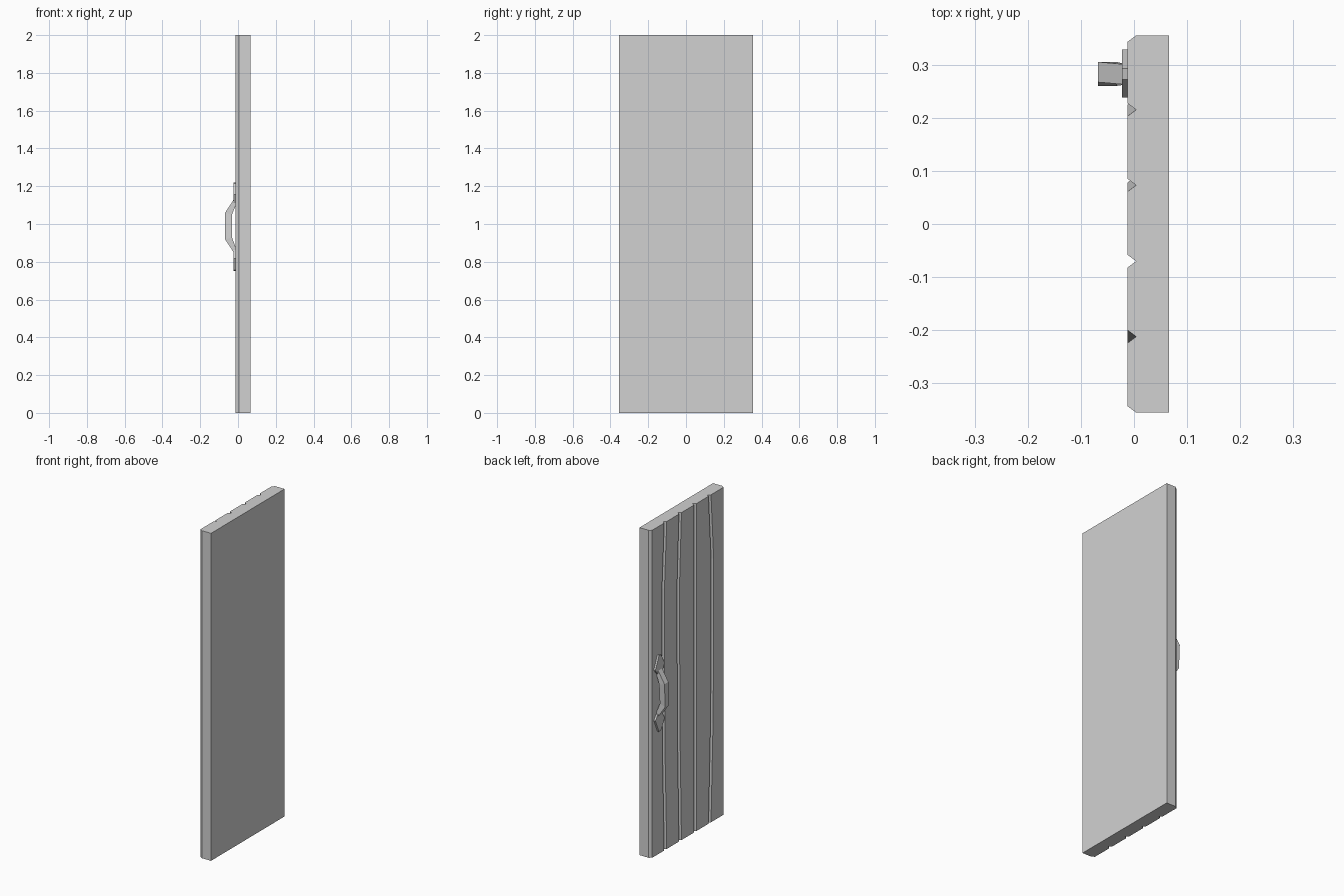
import bpy, bmesh

cube = bpy.data.objects.get("Cube")
if cube:
    bpy.data.objects.remove(cube, do_unlink=True)

GREY = (0.64, 0.64, 0.64, 1)
mat = bpy.data.materials.new("plain grey")
mat.use_nodes = True
mat.diffuse_color = GREY
mat.node_tree.nodes["Principled BSDF"].inputs["Base Color"].default_value = GREY


def loft(name, sections):
    """Skin a stack of equal-sized closed sections and cap both ends."""
    bm = bmesh.new()
    rings = [[bm.verts.new(p) for p in s] for s in sections]
    n = len(rings[0])
    for a, b in zip(rings, rings[1:]):
        for i in range(n):
            j = (i + 1) % n
            bm.faces.new((a[i], a[j], b[j], b[i]))
    bm.faces.new(rings[0])
    bm.faces.new(rings[-1])
    bmesh.ops.recalc_face_normals(bm, faces=bm.faces)
    mesh = bpy.data.meshes.new(name)
    bm.to_mesh(mesh)
    bm.free()
    mesh.materials.append(mat)
    obj = bpy.data.objects.new(name, mesh)
    bpy.context.collection.objects.link(obj)
    return obj


# Door panel: bevelled slab with four wandering V grooves between the planks
BACK, FACE, DEEP = 0.066, -0.012, 0.004
EDGE, HALF = 0.355, 0.012
GROOVES = (0.215, 0.073, -0.07, -0.212)
DRIFT = (0.022, 0.017, 0.0, -0.026)


def door_section(z, sway):
    pts = [(BACK, -EDGE), (BACK, EDGE), (DEEP, EDGE), (FACE, EDGE - HALF)]
    for y, drift in zip(GROOVES, DRIFT):
        c = y + drift * sway
        pts += [(FACE, c + HALF), (DEEP, c), (FACE, c - HALF)]
    pts += [(FACE, HALF - EDGE), (DEEP, -EDGE)]
    return [(x, y, z) for x, y in pts]


LEVELS = ((0, 0), (0.6, 0.75), (1.15, 1), (1.6, 1), (2, 0))
loft("door_panel", [door_section(z, s) for z, s in LEVELS])

# Pointed mounting plates above and below the grip
PLATE = ((0.262, 1.11), (0.238, 1.155), (0.272, 1.215),
         (0.293, 1.22), (0.328, 1.14), (0.305, 1.11))
MID_Z = 0.986
for name, flip in (("upper_handle_plate", 1), ("lower_handle_plate", -1)):
    outline = [(y, MID_Z + flip * (z - MID_Z)) for y, z in PLATE]
    loft(name, [[(x, y, z) for y, z in outline] for x in (-0.008, -0.023)])

# Bent grip: outer x/z, inner x/z and the y centre at each bend
BENDS = ((-0.012, 1.146, -0.012, 1.098, 0.281),
         (-0.068, 1.06, -0.032, 1.05, 0.286),
         (-0.068, 0.918, -0.032, 0.93, 0.279),
         (-0.012, 0.833, -0.012, 0.875, 0.282))
GRIP = 0.019
loft("handle_grip", [[(ox, y - GRIP, oz), (ox, y + GRIP, oz),
                      (ix, y + GRIP, iz), (ix, y - GRIP, iz)]
                     for ox, oz, ix, iz, y in BENDS])
